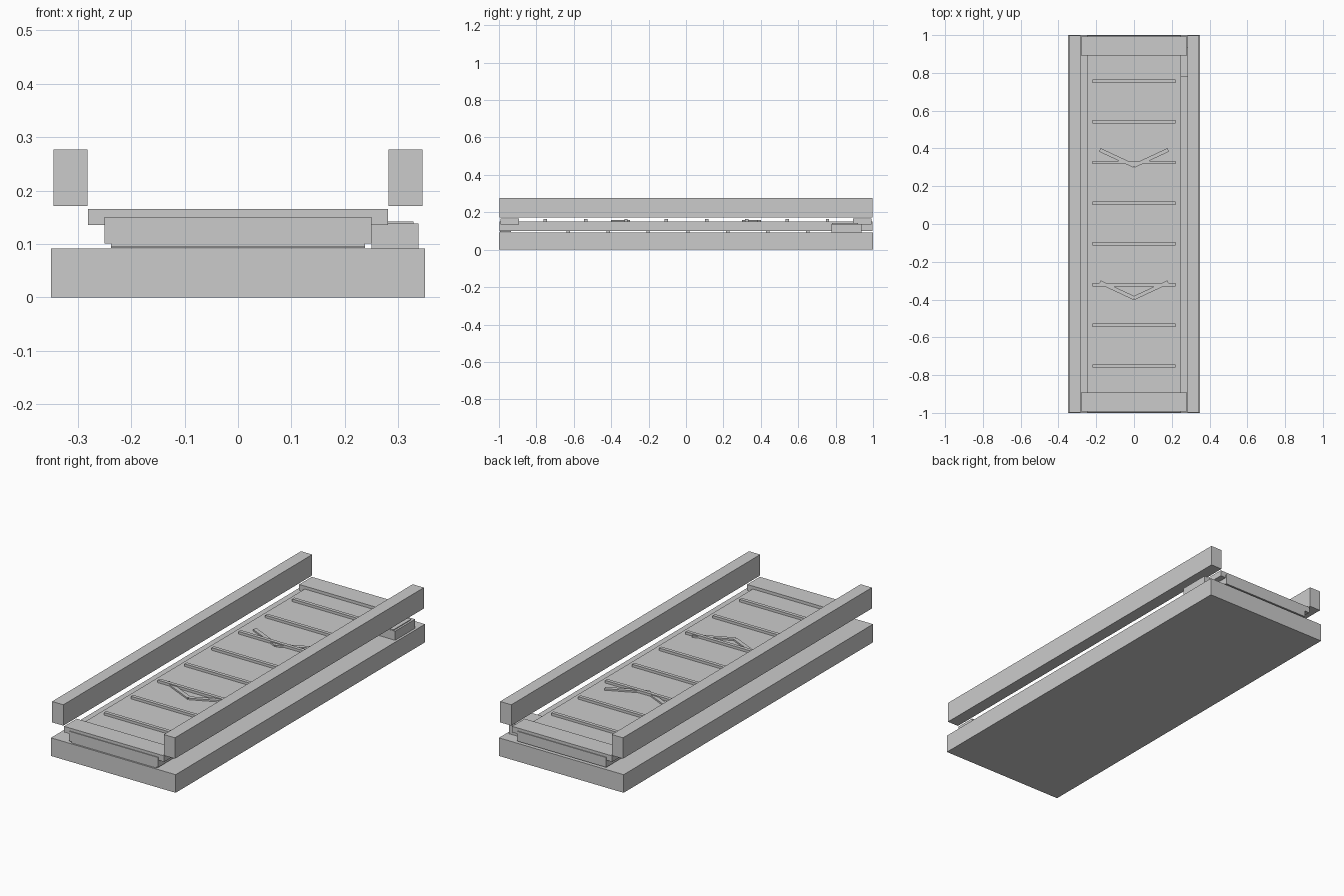
import bpy
import math
from mathutils import Matrix

if "Cube" in bpy.data.objects:
    bpy.data.objects.remove(bpy.data.objects["Cube"])


def box(name, x, y, z, rot=(0, 0, 0)):
    """Box from (min, max) ranges, optionally turned about its own centre."""
    bpy.ops.mesh.primitive_cube_add(size=1)
    ob = bpy.context.object
    ob.name = name
    size = [r[1] - r[0] for r in (x, y, z)]
    ob.data.transform(Matrix.Diagonal((*size, 1)))
    ob.location = [(r[0] + r[1]) / 2 for r in (x, y, z)]
    ob.rotation_euler = rot
    return ob


# Base bed and belt
box("base_bed", (-0.35, 0.35), (-1, 1), (0, 0.092))
box("belt", (-0.25, 0.25), (-0.997, 0.997), (0.101, 0.151))

# Floating side rails
for side, x in (("left", (-0.345, -0.282)), ("right", (0.282, 0.345))):
    box(f"side_rail_{side}", x, (-0.998, 0.998), (0.171, 0.277))

# End cover plates
box("end_plate_front", (-0.281, 0.281), (-0.993, -0.892), (0.136, 0.166))
box("end_plate_back", (-0.281, 0.281), (0.892, 0.993), (0.136, 0.166))

# Cleats on the upper run of the belt
for i in range(8):
    y = -0.752 + i * 0.2155
    box(f"top_cleat_{i}", (-0.22, 0.22), (y - 0.009, y + 0.009), (0.148, 0.164))

# Cleats on the lower run, offset from the upper ones
for i in range(7):
    y = -0.63 + i * 0.2135
    box(f"bottom_cleat_{i}", (-0.238, 0.238), (y - 0.009, y + 0.009), (0.093, 0.105))
box("front_under_cleat", (-0.238, 0.238), (-0.995, -0.935), (0.094, 0.102))

# Direction chevrons, pointing to the front
for i, y in enumerate((-0.35, 0.35)):
    for s in (-1, 1):
        cx = s * 0.09
        box(f"chevron_{i}_{'left' if s < 0 else 'right'}", (cx - 0.1, cx + 0.1),
            (y - 0.01, y + 0.01), (0.148, 0.159), (0, 0, s * math.radians(25)))

# Drive motor housing with a thin lid
box("motor_housing", (0.25, 0.338), (0.777, 0.937), (0.092, 0.138))
box("motor_lid", (0.26, 0.328), (0.78, 0.92), (0.136, 0.142))
